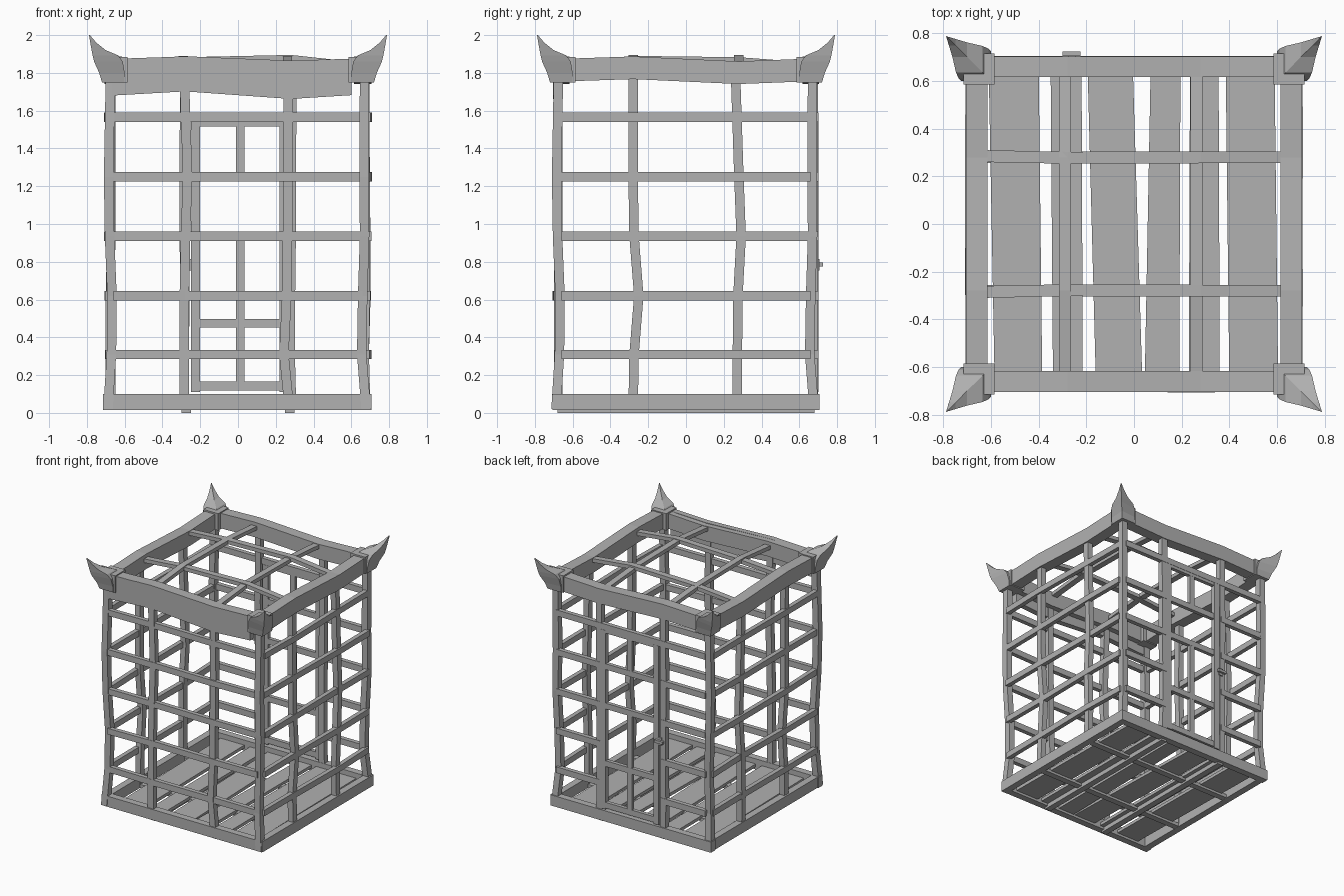
import bpy, bmesh, random
from mathutils import Vector

random.seed(4)

# Dark grey shared by every part
grey = bpy.data.materials.new("dark_grey")
grey.diffuse_color = (0.44, 0.44, 0.44, 1)


def loft(name, rings):
    """Skin a list of four-point rings into a closed solid."""
    bm = bmesh.new()
    rows = [[bm.verts.new(p) for p in ring] for ring in rings]
    for a, b in zip(rows, rows[1:]):
        for i in range(4):
            j = (i + 1) % 4
            bm.faces.new((a[i], a[j], b[j], b[i]))
    bm.faces.new(rows[0])
    bm.faces.new(rows[-1])
    bmesh.ops.recalc_face_normals(bm, faces=bm.faces)
    mesh = bpy.data.meshes.new(name)
    bm.to_mesh(mesh)
    bm.free()
    mesh.materials.append(grey)
    ob = bpy.data.objects.new(name, mesh)
    bpy.context.collection.objects.link(ob)
    return ob


def bar(name, axis, pts, u, v):
    """Crooked timber along an axis; u, v are the section sizes on the other two axes."""
    others = [i for i in range(3) if i != axis]
    rings = []
    for p in pts:
        ring = []
        for su, sv in ((-1, -1), (1, -1), (1, 1), (-1, 1)):
            q = Vector(p)
            q[others[0]] += su * u / 2
            q[others[1]] += sv * v / 2
            ring.append(q)
        rings.append(ring)
    return loft(name, rings)


def wob(a):
    return random.uniform(-a, a)


LEVELS = (0.31, 0.62, 0.935, 1.25, 1.565)
HEIGHTS = (0.02, 0.31, 0.62, 0.935, 1.25, 1.8)

# Corner posts, bending differently on the low and high sides
low = (-0.688, -0.67, -0.667, -0.68, -0.685, -0.675)
high = (0.678, 0.655, 0.66, 0.67, 0.668, 0.67)
for xs in (low, high):
    for ys in (low, high):
        bar("corner_post", 2, list(zip(xs, ys, HEIGHTS)), 0.05, 0.05)

# Upright bars on the front, back and both sides
left_path = (-0.285, -0.285, -0.284, -0.278, -0.267, -0.285)
right_path = (0.272, 0.243, 0.258, 0.262, 0.267, 0.265)
side_front = (-0.28, -0.275, -0.25, -0.275, -0.28, -0.28)
side_back = (0.272, 0.272, 0.275, 0.292, 0.28, 0.262)
for path in (left_path, right_path):
    bar("front_upright", 2, [(x, -0.675, z) for x, z in zip(path, HEIGHTS)], 0.05, 0.045)
for s in (-1, 1):
    bar("back_upright", 2, [(s * 0.28 + wob(.006), 0.675, z) for z in HEIGHTS], 0.05, 0.045)
    for path in (side_front, side_back):
        bar("side_upright", 2, [(s * 0.675 + wob(.005), y, z) for y, z in zip(path, HEIGHTS)], 0.045, 0.05)

# Horizontal bars; the back ones stop at the door opening
stations = (-0.66, -0.28, 0.28, 0.66)
for z in LEVELS:
    bar("front_rail", 0, [(x, -0.683 + wob(.008), z) for x in stations], 0.035, 0.048)
    for s in (-1, 1):
        bar("side_rail", 1, [(s * 0.685 + wob(.008), y, z) for y in stations], 0.035, 0.048)
    if z > 1.5:
        bar("back_rail", 0, [(x, 0.683, z) for x in stations], 0.035, 0.048)
    else:
        for s in (-1, 1):
            bar("back_rail", 0, [(s * 0.27, 0.683, z), (s * 0.66, 0.683, z)], 0.035, 0.048)

# Base frame
for s in (-1, 1):
    bar("base_beam_x", 0, [(-0.715, s * 0.678, 0.058), (0.705, s * 0.678, 0.058)], 0.055, 0.085)
    bar("base_beam_y", 1, [(s * 0.68, -0.7, 0.058), (s * 0.68, 0.7, 0.058)], 0.055, 0.085)
    # Joists below the floor
    bar("floor_joist_y", 1, [(s * 0.275, -0.68, 0.02), (s * 0.275, 0.68, 0.02)], 0.05, 0.04)
    bar("floor_joist_x", 0, [(-0.67, s * 0.28, 0.03), (0.67, s * 0.28, 0.03)], 0.05, 0.028)

# Floor planks: left and right edges at the front, then at the back
for a, b, c, d in ((-.585, -.385, -.61, -.40), (-.34, -.215, -.35, -.22),
                   (-.16, .035, -.195, -.005), (.045, .19, .07, .195),
                   (.23, .36, .235, .355), (.40, .605, .385, .59)):
    loft("floor_plank", [[(l, y, .035), (r, y, .035), (r, y, .06), (l, y, .06)]
                         for l, r, y in ((a, b, -.66), (c, d, .66))])

# Wavy top beams, with a deeper board over the front one
wave = ((-0.64, 0), (-0.28, 0.012), (0.28, -0.014), (0.64, 0))
fascia = ((-0.666, 1.87, 1.68), (-0.28, 1.888, 1.702), (0.28, 1.865, 1.662), (0.6, 1.875, 1.682))
loft("front_board", [[(x, -0.705, b), (x, -0.66, b), (x, -0.66, t), (x, -0.705, t)]
                     for x, t, b in fascia])
for s in (-1, 1):
    bar("cross_top_beam", 0, [(x, s * 0.66, 1.815 + d) for x, d in wave], 0.088, 0.12)
    bar("side_top_beam", 1, [(s * 0.66, y, 1.815 + d) for y, d in wave], 0.092, 0.12)

# Roof bars, tucked into the beams at their ends
for x in (-0.29, 0.262):
    bar("roof_bar_y", 1, [(x, -0.63, 1.842), (x, -0.28, 1.875), (x, 0.28, 1.868), (x, 0.63, 1.842)], 0.05, 0.03)
for s in (-1, 1):
    bar("roof_bar_x", 0, [(-0.63, s * 0.285, 1.842), (-0.28, s * 0.278, 1.868),
                          (0.28, s * 0.28, 1.88), (0.63, s * 0.28, 1.842)], 0.05, 0.03)

# Corner caps with upswept horns: inner corner, side corners, outer corner, height
horn = ((.60, .72, .72, 1.75), (.60, .725, .735, 1.80), (.61, .735, .762, 1.86),
        (.635, .747, .77, 1.893), (.70, .762, .775, 1.92), (.75, .777, .782, 1.96),
        (.784, .787, .789, 2.0))
for sx in (-1, 1):
    for sy in (-1, 1):
        bar("corner_cap", 2, [(sx * .65, sy * .65, 1.75), (sx * .65, sy * .65, 1.885)], 0.13, 0.13)
        loft("corner_horn", [[(sx * l, sy * l, z), (sx * m, sy * l, z), (sx * h, sy * h, z), (sx * l, sy * m, z)]
                             for l, m, h, z in horn])

# Barred door in the back wall
DY = 0.683
for x in (-0.225, 0.245):
    bar("door_stile", 2, [(x, DY, 0.11), (x, DY, 1.54)], 0.048, 0.035)
for z in (0.142, 0.475, 0.935, 1.25, 1.54):
    bar("door_rail", 0, [(-0.22, DY, z), (0.24, DY, z)], 0.03, 0.046)
for z0, z1 in ((0.12, 0.935), (1.25, 1.53)):
    bar("door_centre_bar", 2, [(0.012, DY, z0), (0.012, DY, z1)], 0.045, 0.028)
# Latch
bar("door_latch", 0, [(-0.30, 0.715, 0.785), (-0.225, 0.715, 0.785)], 0.02, 0.022)
bar("latch_plate", 2, [(-0.26, 0.702, 0.755), (-0.26, 0.702, 0.815)], 0.035, 0.012)
